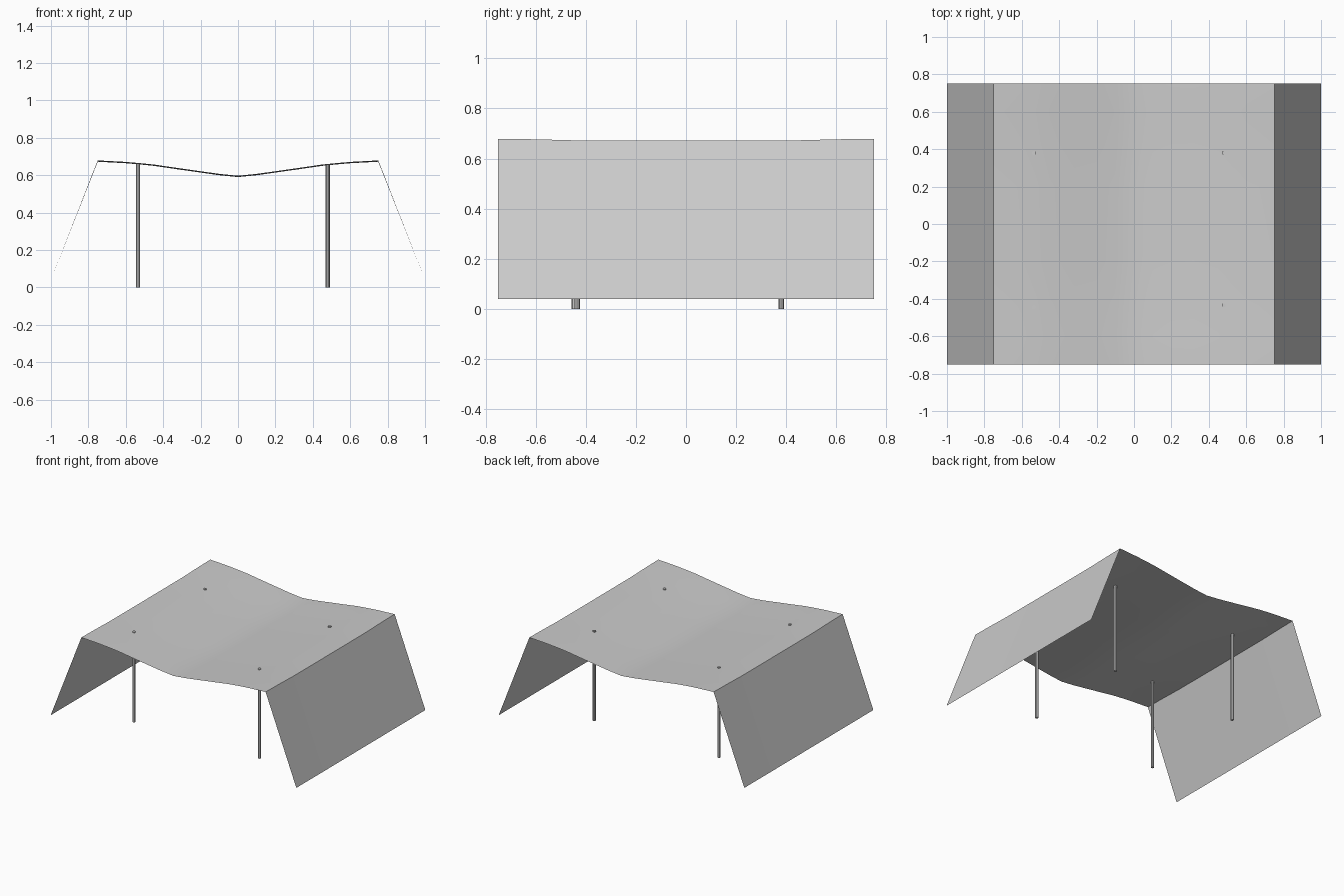
import bpy, bmesh

if "Cube" in bpy.data.objects:
    bpy.data.objects.remove(bpy.data.objects["Cube"])

# Roof section across x (half, mirrored) and the slight rise towards the y ends
HALF = [(0, .597), (.1, .607), (.2, .621), (.32, .638), (.45, .657), (.52, .664), (.6, .671), (.75, .679)]
SECTION = [(-x, z) for x, z in HALF[:0:-1]] + HALF
DIP = [(0, .007), (.2, .007), (.43, .0065), (.6, .002), (.75, 0)]
LENGTH = [(-y, d) for y, d in DIP[:0:-1]] + DIP


def sheet(name, rows):
    """Grid surface from equal rows of points."""
    n = len(rows[0])
    verts = [p for r in rows for p in r]
    faces = [(i * n + j, (i + 1) * n + j, (i + 1) * n + j + 1, i * n + j + 1)
             for i in range(len(rows) - 1) for j in range(n - 1)]
    me = bpy.data.meshes.new(name)
    me.from_pydata(verts, [], faces)
    ob = bpy.data.objects.new(name, me)
    bpy.context.collection.objects.link(ob)
    for p in me.polygons:
        p.use_smooth = name == "canopy_roof"
    return ob


# Sagging roof cloth
sheet("canopy_roof", [[(x, y, z - d) for y, d in LENGTH] for x, z in SECTION])

# Sloping side flaps, wound to face outwards
for side, label in ((-1, "left"), (1, "right")):
    top = [(side * .75, y, .679 - d) for y, d in LENGTH]
    bottom = [(side, y, .04) for y, d in LENGTH]
    sheet(label + "_flap", [top, bottom] if side > 0 else [bottom, top])

# Support poles, their tips just reaching through the cloth
POLES = [("front_left", -.535, -.445, .666), ("back_left", -.535, .38, .666),
         ("front_right", .48, -.435, .661), ("back_right", .48, .38, .661)]
for label, x, y, h in POLES:
    bpy.ops.mesh.primitive_cylinder_add(vertices=8, radius=.011, depth=h, location=(x, y, h / 2))
    bpy.context.object.name = label + "_pole"
